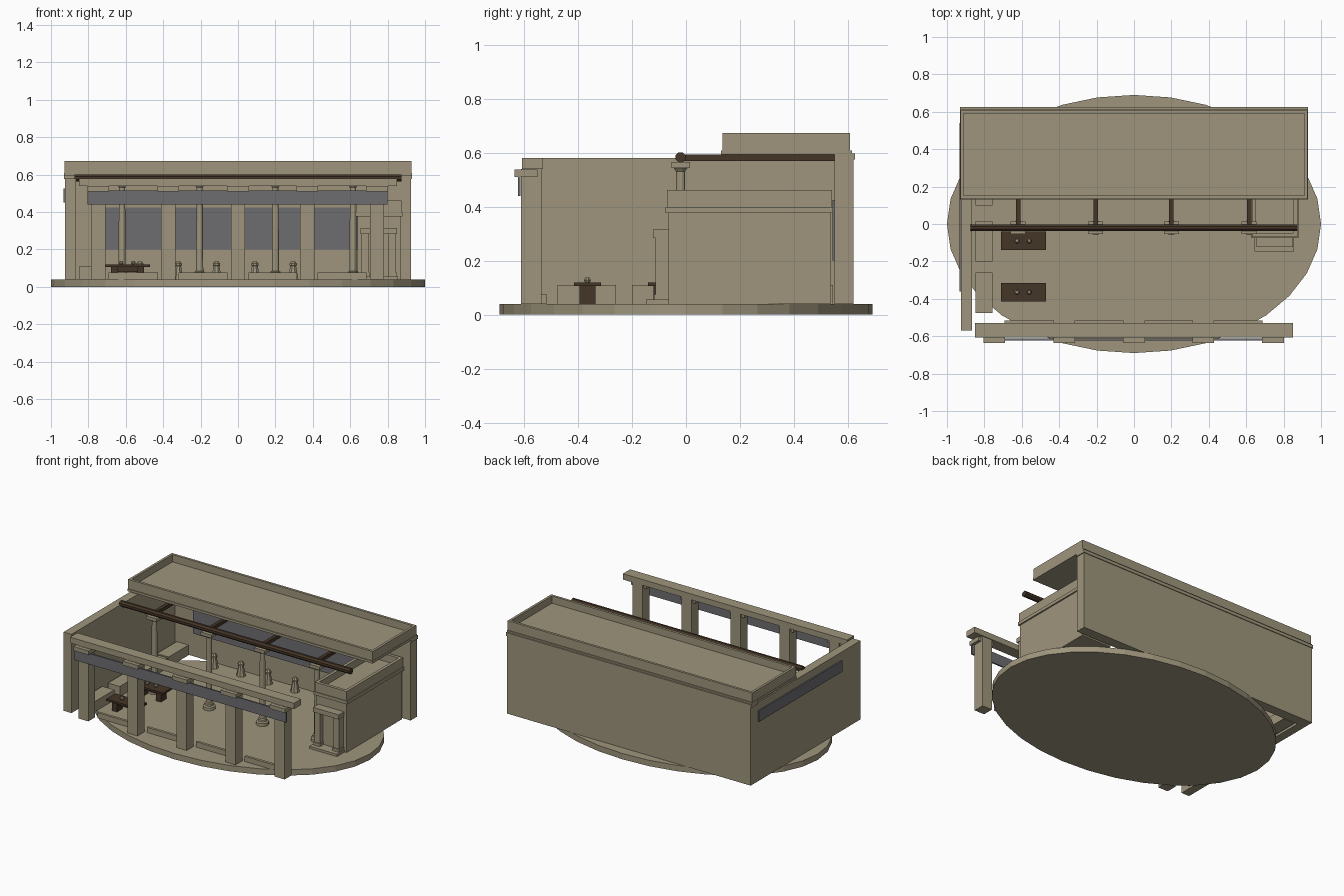
import bpy, bmesh, math
from mathutils import Matrix

if "Cube" in bpy.data.objects:
    bpy.data.objects.remove(bpy.data.objects["Cube"])

def material(name, col):
    m = bpy.data.materials.new(name)
    m.diffuse_color = (*col, 1)
    m.use_nodes = True
    m.node_tree.nodes["Principled BSDF"].inputs["Base Color"].default_value = m.diffuse_color
    return m

STONE = material("sandstone", (0.345, 0.302, 0.203))
GREY = material("slate grey", (0.155, 0.155, 0.165))
WOOD = material("dark wood", (0.06, 0.036, 0.02))

def finish(name, bm, mat):
    bmesh.ops.recalc_face_normals(bm, faces=bm.faces)
    me = bpy.data.meshes.new(name)
    bm.to_mesh(me)
    bm.free()
    me.materials.append(mat)
    ob = bpy.data.objects.new(name, me)
    bpy.context.collection.objects.link(ob)
    return ob

def box(name, x0, x1, y0, y1, z0, z1, mat=STONE):
    bm = bmesh.new()
    bmesh.ops.create_cube(bm, size=1)
    bmesh.ops.scale(bm, vec=(x1 - x0, y1 - y0, z1 - z0), verts=bm.verts)
    bmesh.ops.translate(bm, vec=((x0 + x1) / 2, (y0 + y1) / 2, (z0 + z1) / 2), verts=bm.verts)
    return finish(name, bm, mat)

def tray(name, x0, x1, y0, y1, z0, z1, rim, depth):
    """Box whose top face is inset and sunk to leave a parapet."""
    ob = box(name, x0, x1, y0, y1, z0, z1)
    bm = bmesh.new()
    bm.from_mesh(ob.data)
    top = max(bm.faces, key=lambda f: f.calc_center_median().z)
    bmesh.ops.inset_region(bm, faces=[top], thickness=rim)
    ret = bmesh.ops.extrude_discrete_faces(bm, faces=[top])
    bmesh.ops.translate(bm, vec=(0, 0, -depth), verts=ret["faces"][0].verts)
    bm.to_mesh(ob.data)
    bm.free()
    return ob

def turned(name, x, y, profile, n=8, mat=STONE):
    """Lathe a (radius, z) profile around a vertical axis."""
    bm = bmesh.new()
    rings = [[bm.verts.new((x + r * math.cos((i + .5) * 2 * math.pi / n),
                            y + r * math.sin((i + .5) * 2 * math.pi / n), z))
              for i in range(n)] for r, z in profile]
    for a, b in zip(rings, rings[1:]):
        for i in range(n):
            j = (i + 1) % n
            bm.faces.new((a[i], a[j], b[j], b[i]))
    bm.faces.new(rings[0])
    bm.faces.new(rings[-1])
    return finish(name, bm, mat)

# elliptical ground slab
bm = bmesh.new()
bmesh.ops.create_cone(bm, cap_ends=True, segments=32, radius1=1, radius2=1, depth=0.04,
                      matrix=Matrix.Translation((0, 0, 0.02)))
bmesh.ops.scale(bm, vec=(1, 0.69, 1), verts=bm.verts)
finish("ground_slab", bm, STONE)

# walls
box("back_wall", -0.925, 0.925, 0.55, 0.62, 0.04, 0.58)
box("left_wall", -0.925, -0.865, -0.57, 0.55, 0.04, 0.58)
box("back_wall_cornice", -0.93, 0.93, 0.55, 0.625, 0.575, 0.597)
box("back_wall_panel", -0.72, 0.72, 0.542, 0.551, 0.2, 0.425, GREY)
box("left_wall_strip", -0.934, -0.924, -0.36, 0.54, 0.45, 0.525, GREY)

# rear roof with parapet
box("roof_lip", -0.93, 0.93, 0.13, 0.615, 0.592, 0.608)
tray("roof", -0.928, 0.928, 0.135, 0.608, 0.606, 0.672, 0.024, 0.05)

# inner colonnade with timber beam and rafters
bm = bmesh.new()
bmesh.ops.create_cone(bm, cap_ends=True, segments=8, radius1=0.02, radius2=0.02, depth=1.75,
                      matrix=Matrix.Translation((0, -0.02, 0.582)) @ Matrix.Rotation(math.pi / 2, 4, 'Y')
                      @ Matrix.Rotation(math.pi / 8, 4, 'Z'))
finish("main_beam", bm, WOOD)
for x in (-0.62, -0.205, 0.2, 0.615):
    box("rafter", x - 0.012, x + 0.012, -0.02, 0.6, 0.568, 0.592, WOOD)
    turned("inner_column", x, -0.02, [(0.04, 0.04), (0.04, 0.06), (0.028, 0.065), (0.028, 0.08),
                                     (0.02, 0.085), (0.017, 0.53), (0.028, 0.545)], 12)
    box("inner_capital", x - 0.04, x + 0.04, -0.054, 0.014, 0.543, 0.565)

# front portico
box("front_beam", -0.85, 0.85, -0.608, -0.53, 0.54, 0.58)
box("front_sign_band", -0.805, 0.8, -0.622, -0.612, 0.44, 0.515, GREY)
cols = [-0.747, -0.373, 0, 0.37, 0.743]
for x in cols:
    box("front_column", x - 0.038, x + 0.038, -0.61, -0.535, 0.04, 0.54)
    box("front_bracket", x - 0.058, x + 0.058, -0.635, -0.55, 0.51, 0.538)
for a, b in zip(cols, cols[1:]):
    box("bay_sill", a + 0.055, b - 0.055, -0.535, -0.517, 0.04, 0.076)

# side room with parapet cornice
box("side_room", 0.64, 0.87, -0.065, 0.535, 0.04, 0.376)
box("side_room_lip", 0.627, 0.88, -0.075, 0.545, 0.376, 0.398)
tray("side_room_roof", 0.632, 0.874, -0.07, 0.54, 0.395, 0.462, 0.03, 0.05)

# doorway shrine on the side room front
box("shrine_step", 0.645, 0.855, -0.148, -0.065, 0.04, 0.056)
box("shrine_lintel", 0.655, 0.85, -0.122, -0.065, 0.283, 0.315)
for x in (0.68, 0.825):
    box("shrine_post", x - 0.02, x + 0.02, -0.112, -0.065, 0.056, 0.283)
    box("shrine_post_base", x - 0.024, x + 0.024, -0.118, -0.065, 0.056, 0.075)
box("shrine_back", 0.7, 0.805, -0.076, -0.06, 0.056, 0.283)

# benches along the left wall
for y0 in (-0.475, -0.2, 0.1, 0.33):
    box("bench", -0.847, -0.757, y0, y0 + 0.215, 0.04, 0.11)

# tables with cups
for y in (-0.365, -0.09):
    box("table_top", -0.71, -0.47, y - 0.05, y + 0.05, 0.106, 0.119, WOOD)
    box("table_rail", -0.67, -0.51, y - 0.015, y + 0.015, 0.08, 0.106, WOOD)
    for x in (-0.66, -0.52):
        box("table_leg", x - 0.018, x + 0.018, y - 0.03, y + 0.03, 0.04, 0.106, WOOD)
    for x in (-0.625, -0.56):
        turned("cup", x, y, [(0.01, 0.119), (0.014, 0.128), (0.008, 0.138)])

# row of pedestals by the back wall
for i in range(5):
    turned("pedestal", -0.525 + 0.205 * i, 0.49,
           [(0.03, 0.04), (0.027, 0.055), (0.017, 0.11), (0.021, 0.114), (0.021, 0.124), (0.012, 0.135)])
